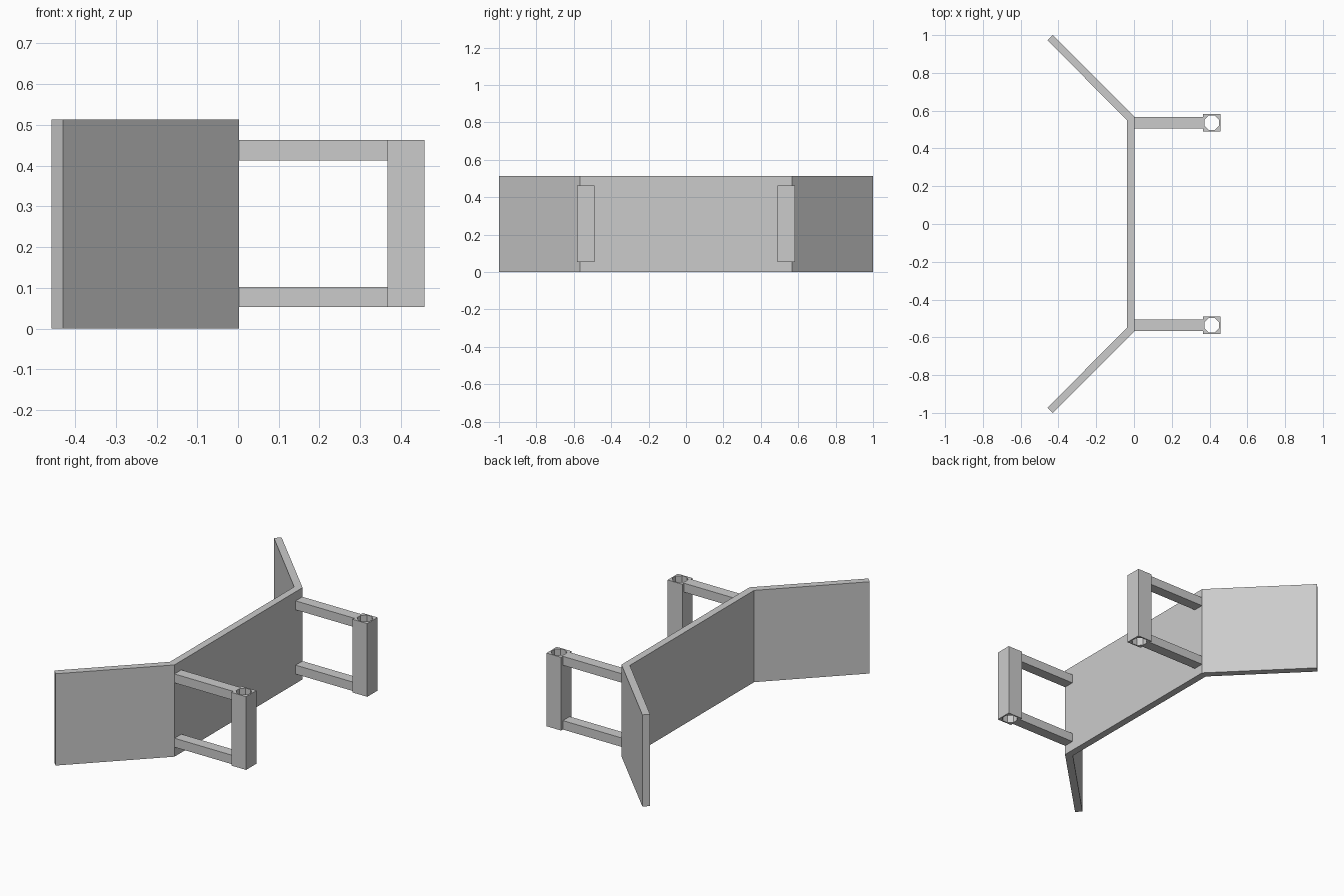
import bpy, bmesh, math

cube = bpy.data.objects.get("Cube")
if cube:
    bpy.data.objects.remove(cube)

grey = bpy.data.materials.new("light_grey")
grey.use_nodes = True
colour = (0.6, 0.6, 0.6, 1)
grey.diffuse_color = colour
grey.node_tree.nodes["Principled BSDF"].inputs["Base Color"].default_value = colour


def finish(name, bm):
    bmesh.ops.recalc_face_normals(bm, faces=bm.faces)
    mesh = bpy.data.meshes.new(name)
    bm.to_mesh(mesh)
    bm.free()
    mesh.materials.append(grey)
    obj = bpy.data.objects.new(name, mesh)
    bpy.context.collection.objects.link(obj)


def prism(name, loops, z0, z1):
    """Extrude an outline, with optional hole loops, from z0 to z1."""
    bm = bmesh.new()
    edges = []
    for loop in loops:
        verts = [bm.verts.new((x, y, z0)) for x, y in loop]
        edges += [bm.edges.new((verts[i - 1], verts[i])) for i in range(len(verts))]
    if len(loops) == 1:
        bm.faces.new(verts)
    else:
        bmesh.ops.triangle_fill(bm, edges=edges, use_beauty=True)
    result = bmesh.ops.extrude_face_region(bm, geom=bm.faces[:], use_keep_orig=True)
    top = [v for v in result["geom"] if isinstance(v, bmesh.types.BMVert)]
    bmesh.ops.translate(bm, verts=top, vec=(0, 0, z1 - z0))
    finish(name, bm)


def rect(x0, x1, y0, y1):
    return [(x0, y0), (x1, y0), (x1, y1), (x0, y1)]


HEIGHT = 0.514
FRONT, BACK = 0.003, -0.037
BEND, INNER_BEND = 0.567, 0.55
LOW, HIGH, BAR = 0.053, 0.463, 0.05
SIDE, POST_X, POST_R, HOLE_R = 0.536, 0.412, 0.0455, 0.041

# Centre panel with mitred ends
prism("centre_panel", [[(FRONT, -BEND), (FRONT, BEND), (BACK, INNER_BEND), (BACK, -INNER_BEND)]], 0, HEIGHT)

for label, s in (("front", -1), ("back", 1)):
    # Angled wing
    prism(label + "_wing", [[(FRONT, s * BEND), (-0.43, s), (-0.458, s * 0.972),
                             (BACK, s * INNER_BEND)]], 0, HEIGHT)
    # Hollow square post
    y = s * SIDE
    hole = [(POST_X + HOLE_R * math.cos(a), y + HOLE_R * math.sin(a))
            for a in (math.tau * (i + 0.5) / 8 for i in range(8))]
    outer = rect(POST_X - POST_R, POST_X + POST_R, y - POST_R, y + POST_R)
    prism(label + "_post", [outer, hole], LOW, HIGH)
    # Pair of arms joining the post to the panel
    for level, z in (("lower", LOW), ("upper", HIGH - BAR)):
        prism(f"{label}_{level}_arm", [rect(FRONT, POST_X - POST_R, y - 0.03, y + 0.03)], z, z + BAR)
